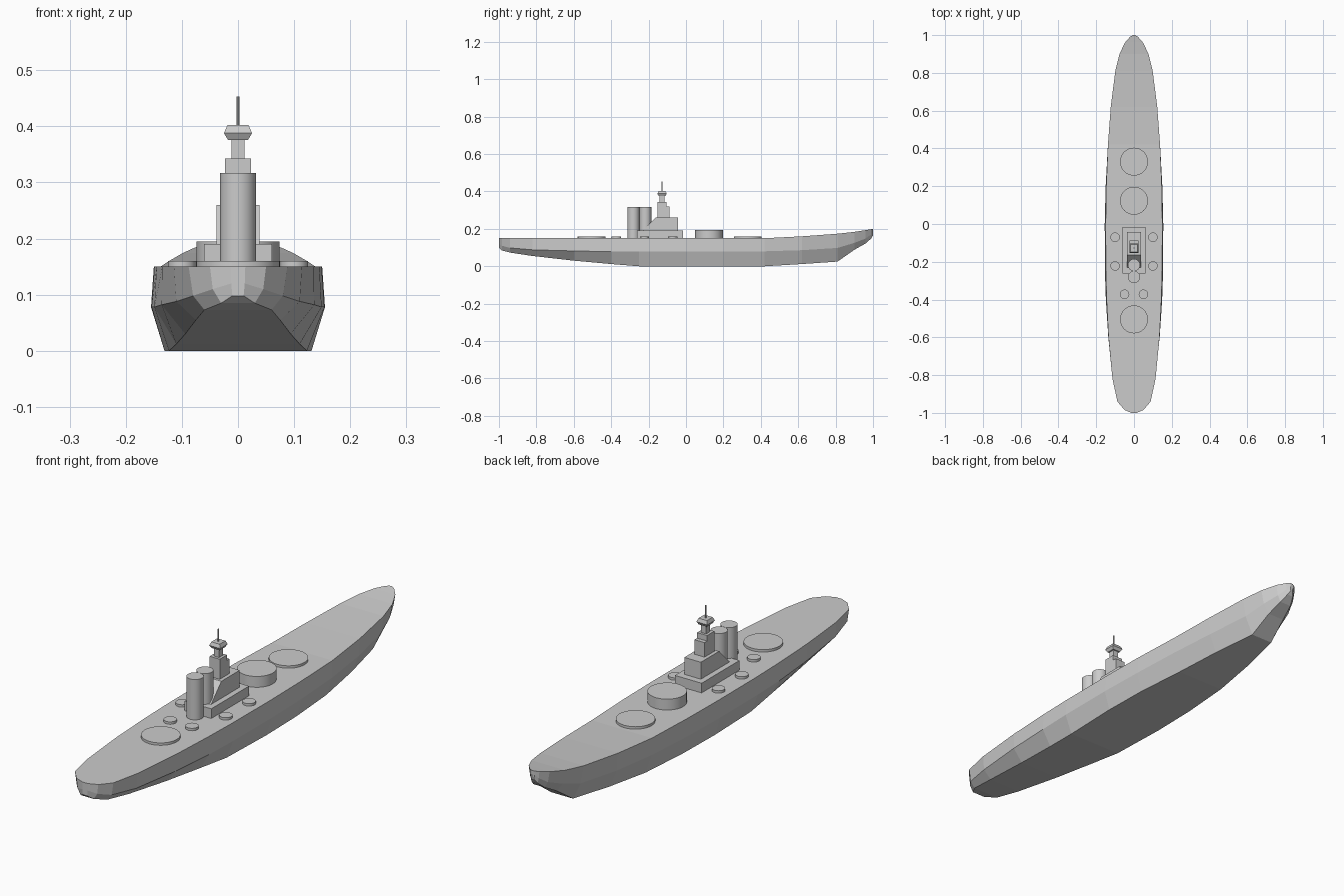
import bpy
from math import pi


def mesh(name, verts, faces):
    me = bpy.data.meshes.new(name)
    me.from_pydata(verts, [], faces)
    me.update()
    ob = bpy.data.objects.new(name, me)
    bpy.context.collection.objects.link(ob)
    return ob


def loft(name, rings):
    """Skin equal-length closed rings and cap both ends."""
    n = len(rings[0])
    faces = [(i * n + j, i * n + (j + 1) % n, (i + 1) * n + (j + 1) % n, (i + 1) * n + j)
             for i in range(len(rings) - 1) for j in range(n)]
    last = (len(rings) - 1) * n
    faces += [tuple(reversed(range(n))), tuple(range(last, last + n))]
    return mesh(name, [v for r in rings for v in r], faces)


def tiers(name, levels):
    """Stack of rectangles: (half width, y min, y max, z)."""
    return loft(name, [[(-w, a, z), (w, a, z), (w, b, z), (-w, b, z)] for w, a, b, z in levels])


def cyl(name, x, y, r, z0, z1, n=32):
    bpy.ops.mesh.primitive_cylinder_add(vertices=n, radius=r, depth=z1 - z0,
                                        location=(x, y, (z0 + z1) / 2))
    ob = bpy.context.object
    ob.name = name
    if n > 8:
        bpy.ops.object.shade_smooth_by_angle(angle=pi / 6)
    return ob


# Hull stations: y, deck width, deck z, knuckle width, knuckle z, bottom width, bottom z
stations = [
    (-1.0, .013, .15, .012, .12, .010, .098),
    (-.985, .050, .15, .045, .11, .030, .085),
    (-.94, .088, .15, .080, .098, .060, .073),
    (-.82, .114, .15, .110, .088, .075, .055),
    (-.60, .135, .15, .136, .082, .094, .030),
    (-.40, .145, .15, .149, .078, .110, .012),
    (-.25, .149, .15, .154, .078, .123, .0),
    (0.0, .150, .15, .155, .078, .131, .0),
    (.20, .147, .15, .150, .078, .127, .0),
    (.42, .138, .15, .138, .080, .110, .0),
    (.62, .123, .160, .117, .086, .085, .012),
    (.81, .099, .174, .086, .098, .050, .025),
    (.90, .077, .184, .065, .125, .038, .088),
    (.96, .048, .193, .040, .148, .026, .122),
    (.99, .022, .198, .019, .170, .014, .148),
    (1.0, .006, .200, .006, .185, .005, .165),
]
loft("hull", [[(-dw, y, dz), (-kw, y, kz), (-bw, y, bz), (bw, y, bz), (kw, y, kz), (dw, y, dz)]
              for y, dw, dz, kw, kz, bw, bz in stations])

# Main turret bases
for name, y, top in (("fore", .33, .16), ("raised", .123, .195), ("aft", -.505, .16)):
    cyl(name + "_turret_base", 0, y, .074, .14, top)

# Secondary gun bases, mirrored port and starboard
for x, y in ((.1, -.07), (.1, -.222), (.05, -.372)):
    for s in (-1, 1):
        cyl("small_gun_base", s * x, y, .025, .14, .16, 20)

# Deckhouse and bridge block with sloped rear
tiers("deckhouse", [(.061, -.262, -.015, .14), (.061, -.262, -.015, .19)])
tiers("bridge_block", [(.038, -.235, -.043, .185), (.038, -.163, -.043, .26)])

# Tower, neck and lookout head
tiers("tower", [(.023, -.152, -.088, .255), (.023, -.152, -.088, .32),
                (.023, -.152, -.105, .32), (.023, -.152, -.105, .343)])
tiers("tower_neck", [(.012, -.141, -.115, .34), (.012, -.141, -.115, .38)])
tiers("lookout", [(.018, -.146, -.110, .376), (.025, -.153, -.103, .388),
                  (.019, -.147, -.109, .402)])
cyl("mast", 0, -.128, .003, .40, .453, 8)

# Funnels
for y in (-.281, -.217):
    cyl("funnel", 0, y, .032, .14, .317)

# Make all normals face outward
import bmesh
for ob in bpy.data.objects:
    bm = bmesh.new()
    bm.from_mesh(ob.data)
    bmesh.ops.recalc_face_normals(bm, faces=bm.faces)
    bm.to_mesh(ob.data)
    bm.free()
